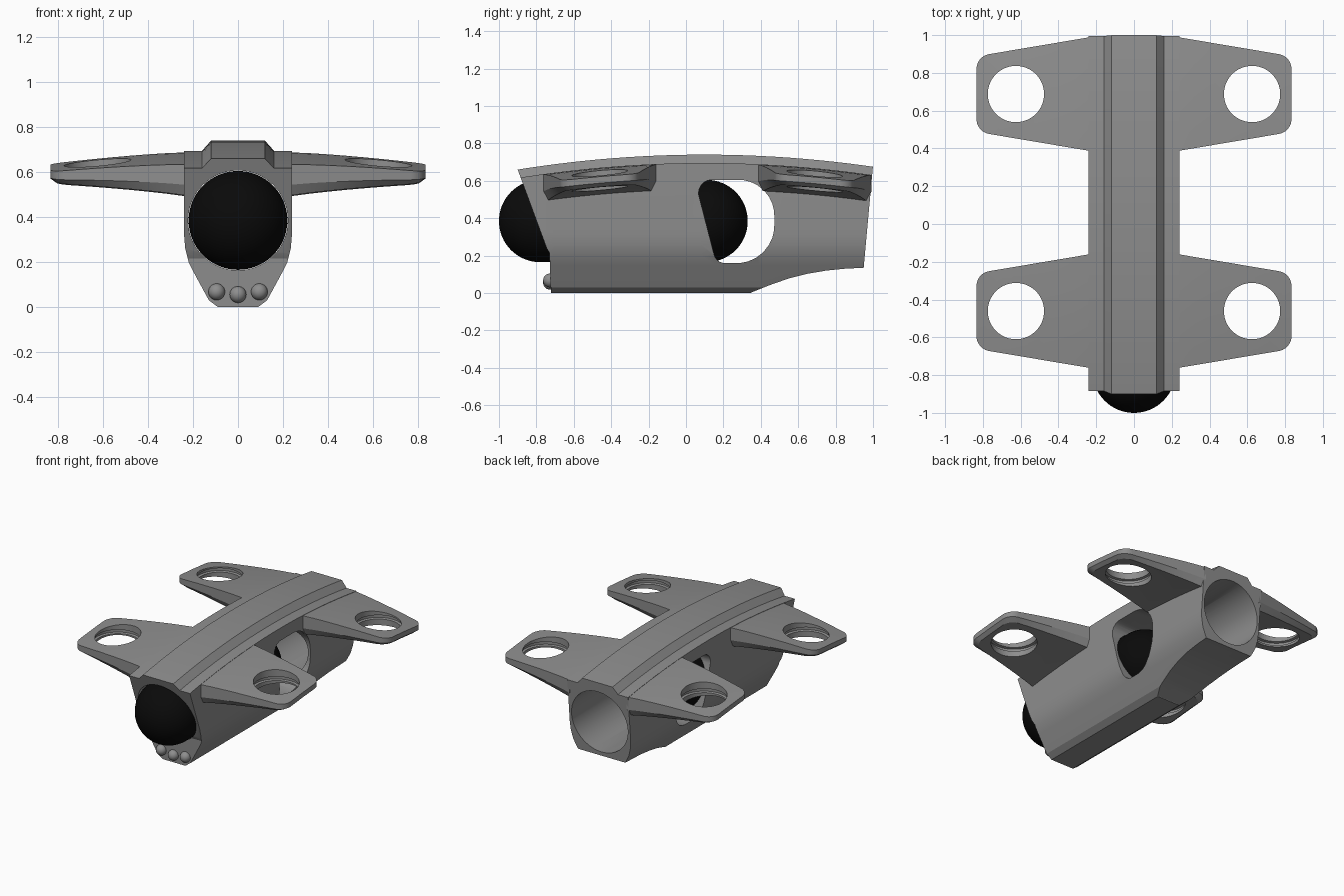
import bpy, bmesh, math
from mathutils import Vector

if "Cube" in bpy.data.objects:
    bpy.data.objects.remove(bpy.data.objects["Cube"])

def arch(y):
    """Height of the curved top plate along the body."""
    return 0.695 - 0.08 * (y - 0.1) ** 2

def rounded(corners, seg=8):
    """2D outline from (x, y, radius) corners with true arc fillets."""
    out, n = [], len(corners)
    for i, (x, y, r) in enumerate(corners):
        p = Vector((x, y))
        if r == 0:
            out.append(p)
            continue
        u = (Vector(corners[i - 1][:2]) - p).normalized()
        v = (Vector(corners[(i + 1) % n][:2]) - p).normalized()
        half = u.angle(v) / 2
        c = p + (u + v).normalized() * r / math.sin(half)
        a, b = p + u * r / math.tan(half) - c, p + v * r / math.tan(half) - c
        out += [c + a.lerp(b, k / seg).normalized() * r for k in range(seg + 1)]
    return out

def material(name, g):
    m = bpy.data.materials.new(name)
    m.diffuse_color = (g, g, g, 1)
    m.use_nodes = True
    m.node_tree.nodes["Principled BSDF"].inputs["Base Color"].default_value = m.diffuse_color
    return m

dark_grey, black = material("dark_grey", 0.27), material("black", 0.003)

def loft(name, rings, mat=dark_grey):
    """Closed solid through a list of equal-length rings."""
    bm = bmesh.new()
    vs = [[bm.verts.new(p) for p in ring] for ring in rings]
    n = len(vs[0])
    for a, b in zip(vs, vs[1:]):
        for i in range(n):
            bm.faces.new((a[i], a[(i + 1) % n], b[(i + 1) % n], b[i]))
    bm.faces.new(vs[0])
    bm.faces.new(vs[-1])
    bmesh.ops.recalc_face_normals(bm, faces=bm.faces[:])
    me = bpy.data.meshes.new(name)
    bm.to_mesh(me)
    bm.free()
    me.materials.append(mat)
    ob = bpy.data.objects.new(name, me)
    bpy.context.collection.objects.link(ob)
    return ob

def lathe(name, profile, place, mat=dark_grey, seg=64):
    """Solid of revolution; place maps (a, b, height) to xyz."""
    return loft(name, [[place(r * math.cos(t), r * math.sin(t), h)
                        for t in (2 * math.pi * k / seg for k in range(seg))]
                       for r, h in profile], mat)

def activate(ob):
    bpy.ops.object.select_all(action='DESELECT')
    ob.select_set(True)
    bpy.context.view_layer.objects.active = ob

def boolean(ob, cutter, op='DIFFERENCE'):
    cutter.hide_render = True
    m = ob.modifiers.new("cut", 'BOOLEAN')
    m.operation, m.object, m.solver = op, cutter, 'EXACT'
    activate(ob)
    bpy.ops.object.modifier_apply(modifier=m.name)
    bpy.data.objects.remove(cutter)

def smooth(ob):
    activate(ob)
    bpy.ops.object.shade_smooth_by_angle(angle=math.radians(22))

AXIS_Z = 0.385

# Body: cross-section with top rail, swept under the arch
def section(y):
    t = arch(y)
    half = [(0.09, 0), (0.13, 0.03), (0.195, 0.15), (0.22, 0.2), (0.235, 0.26),
            (0.24, 0.32), (0.24, t), (0.16, t), (0.12, t + 0.045)]
    return [(x, y, z) for x, z in half] + [(-x, y, z) for x, z in reversed(half)]

body = loft("body", [section(-1.1 + 2.2 * i / 28) for i in range(29)])

# Side outline: slanted nose, chin, scooped tail
side = [(-0.935, 0.76), (-0.9, 0.66), (-0.745, 0.24), (-0.73, 0.215), (-0.72, -0.05),
        (0.3, -0.05), (0.35, 0.003), (0.45, 0.043), (0.55, 0.078), (0.65, 0.103),
        (0.75, 0.12), (0.85, 0.13), (0.95, 0.135), (1.007, 0.76)]
boolean(body, loft("side_cutter", [[(x, y, z) for y, z in side] for x in (-0.5, 0.5)]), 'INTERSECT')

# Long bore and side windows
along_y = lambda a, b, h: (a, h, AXIS_Z + b)
boolean(body, lathe("bore_cutter", [(0.222, -1.3), (0.222, 1.3)], along_y))
window = rounded([(0.047, 0.605, 0.07), (0.472, 0.605, 0.19), (0.472, 0.16, 0.2), (0.162, 0.16, 0.06)])
boolean(body, loft("window_cutter", [[(x, y, z) for y, z in window] for x in (-0.5, 0.5)]))
smooth(body)

# Four arched wings with grooved round holes
def wing(name, side, yc):
    def outline(i):
        return rounded([(0.225, -0.3025 + i, 0), (0.834 - i, -0.2 + i, 0.08),
                        (0.834 - i, 0.2 - i, 0.08), (0.225, 0.3025 - i, 0)])
    ob = loft(name, [[(p.x, p.y, w) for p in outline(i)]
                     for i, w in ((0.025, 0), (0, 0.36), (0, 1))])
    bm = bmesh.new()
    bm.from_mesh(ob.data)
    cuts = [((0.24 + 0.08 * k, 0, 0), (1, 0, 0)) for k in range(8)]
    cuts += [((0, 0.1 * k, 0), (0, 1, 0)) for k in range(-2, 3)]
    for co, no in cuts:
        bmesh.ops.bisect_plane(bm, geom=bm.verts[:] + bm.edges[:] + bm.faces[:],
                               plane_co=co, plane_no=no)
    for v in bm.verts:
        x, y, w = v.co
        u = max(0, (x - 0.24) / 0.59)
        top = arch(y + yc) - 0.002 - 0.045 * u ** 1.4
        v.co = (side * x, y + yc, top - (1 - w) * (0.14 - 0.085 * u))
    bmesh.ops.triangulate(bm, faces=bm.faces[:])
    bmesh.ops.recalc_face_normals(bm, faces=bm.faces[:])
    bm.to_mesh(ob.data)
    bm.free()
    groove = [(0.149, 0.3), (0.149, 0.582), (0.165, 0.586), (0.165, 0.606), (0.149, 0.61), (0.149, 0.9)]
    boolean(ob, lathe("hole_cutter", groove, lambda a, b, h: (side * 0.625 + a, yc + b, h)))
    smooth(ob)

for end, yc in (("front", -0.461), ("rear", 0.688)):
    for label, s in (("right", 1), ("left", -1)):
        wing(f"{end}_{label}_wing", s, yc)

# Black capsule inside the bore
R, N = 0.22, 16
prof = [(max(0.001, R * math.sin(a)), -0.78 - R * math.cos(a))
        for a in (math.pi / 2 * k / N for k in range(N + 1))]
prof += [(r, 0.11 + (-0.78 - h)) for r, h in reversed(prof)]
smooth(lathe("capsule", prof, along_y, black))

# Three small studs on the chin
for i, (x, z) in enumerate([(-0.095, 0.067), (0, 0.055), (0.095, 0.067)]):
    bpy.ops.mesh.primitive_uv_sphere_add(segments=24, ring_count=12, radius=0.037,
                                         location=(x, -0.727, z))
    stud = bpy.context.object
    stud.name = f"chin_stud_{i + 1}"
    stud.data.materials.append(dark_grey)
    smooth(stud)
